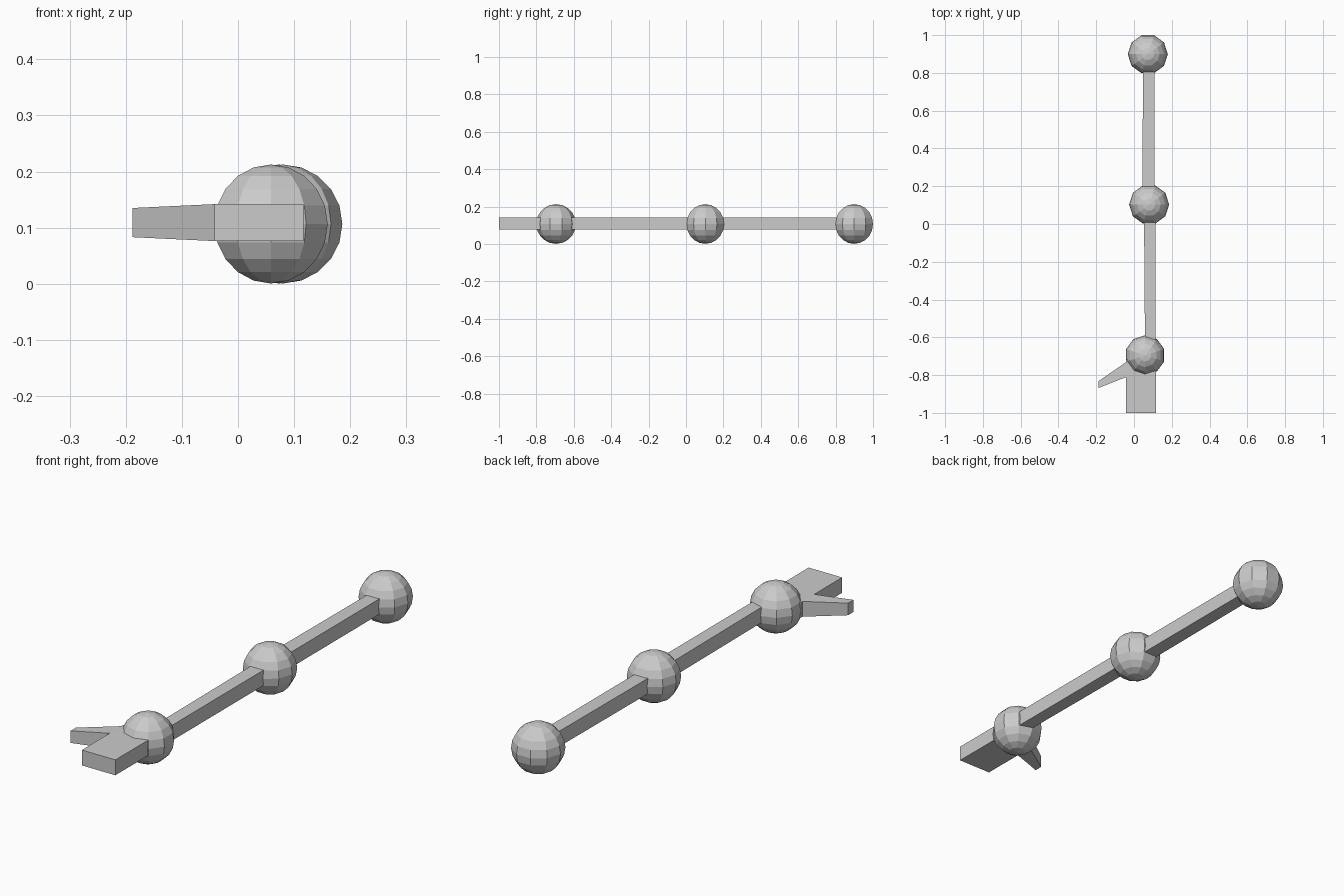
import bpy, bmesh
from math import atan2, radians
from mathutils import Matrix, Vector

if "Cube" in bpy.data.objects:
    bpy.data.objects.remove(bpy.data.objects["Cube"])

R, ZC, ZB = 0.106, 0.1065, 0.109   # joint radius, joint height, limb height


def finish(bm, name):
    bmesh.ops.recalc_face_normals(bm, faces=bm.faces)
    mesh = bpy.data.meshes.new(name)
    bm.to_mesh(mesh)
    bm.free()
    obj = bpy.data.objects.new(name, mesh)
    bpy.context.collection.objects.link(obj)
    return obj


def joint(name, x, y, spin):
    """Low-poly ball whose first meridian points at angle spin."""
    bm = bmesh.new()
    bmesh.ops.create_uvsphere(bm, u_segments=10, v_segments=10, radius=R)
    v = max(bm.verts, key=lambda p: p.co.xy.length).co
    turn = Matrix.Rotation(radians(spin) - atan2(v.y, v.x), 4, 'Z')
    bm.transform(Matrix.Translation((x, y, ZC)) @ turn)
    return finish(bm, name)


def bar(name, start, end, h0=0.033, h1=0.033):
    """Four-sided bar between two plan-view edges, with half-heights h0, h1."""
    bm = bmesh.new()
    rings = []
    for (a, b), h in ((start, h0), (end, h1)):
        rings.append([bm.verts.new((*p, ZB + s * h))
                      for p, s in ((a, -1), (b, -1), (b, 1), (a, 1))])
    p, q = rings
    bm.faces.new(p)
    bm.faces.new(q)
    for i in range(4):
        j = (i + 1) % 4
        bm.faces.new((p[i], p[j], q[j], q[i]))
    return finish(bm, name)


# Ball joints
joint("shoulder", 0.073, 0.899, 0)
joint("elbow", 0.08, 0.103, 0)
joint("wrist", 0.059, -0.695, 18)

# Limbs
bar("upper_arm", ((0.048, 0.84), (0.108, 0.84)), ((0.044, 0.16), (0.108, 0.16)))
bar("forearm", ((0.053, 0.05), (0.115, 0.05)), ((0.058, -0.62), (0.115, -0.62)))

# Palm and thumb
bar("palm", ((-0.042, -0.72), (0.117, -0.65)), ((-0.042, -1.0), (0.117, -1.0)))
bar("thumb", ((-0.04, -0.73), (-0.04, -0.81)),
    ((-0.188, -0.832), (-0.188, -0.868)), 0.033, 0.026)
